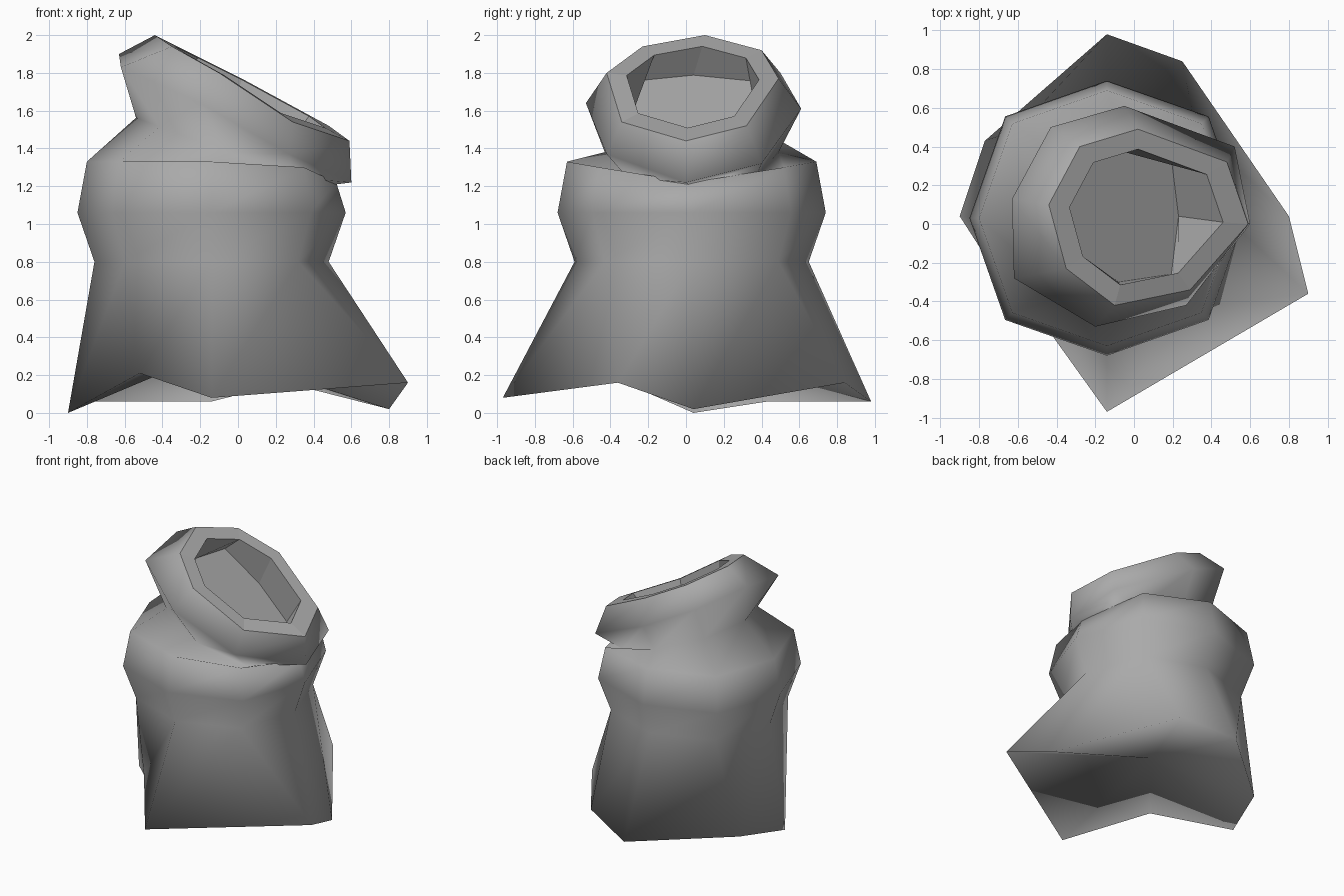
import bpy, bmesh, math
from mathutils import Vector

# Remove the default cube
default_cube = bpy.data.objects.get("Cube")
if default_cube:
    bpy.data.objects.remove(default_cube, do_unlink=True)

SIDES = 8


def make_material(name, color):
    material = bpy.data.materials.new(name)
    material.use_nodes = True
    material.diffuse_color = color
    material.node_tree.nodes["Principled BSDF"].inputs["Base Color"].default_value = color
    return material


def octagon(center, radius_x, radius_y, tilt=0.0, diagonal=0.74):
    """Eight points counter-clockwise from +x, rising toward -x by the tilt."""
    ring = []
    for i in range(SIDES):
        angle = math.tau * i / SIDES
        scale = 1.0 if i % 2 == 0 else diagonal / math.cos(math.pi / 4)
        dx = radius_x * math.cos(angle) * scale
        dy = radius_y * math.sin(angle) * scale
        ring.append(Vector(center) + Vector((dx, dy, -tilt * dx)))
    return ring


def scaled(ring, factor):
    """Shrink a ring toward its own middle."""
    middle = sum(ring, Vector()) / len(ring)
    return [middle.lerp(point, factor) for point in ring]


def loft(name, hub, smooth_rings, flat_rings, material):
    """Closed skin from a hub through all rings: soft cloth, then faceted bands."""
    bm = bmesh.new()
    rings = smooth_rings + flat_rings
    loops = [[bm.verts.new(point) for point in ring] for ring in rings]
    hub_vert = bm.verts.new(hub)
    for i in range(SIDES):
        j = (i + 1) % SIDES
        bm.faces.new((hub_vert, loops[0][j], loops[0][i])).smooth = True
        for level, (lower, upper) in enumerate(zip(loops, loops[1:])):
            face = bm.faces.new((lower[i], lower[j], upper[j], upper[i]))
            face.smooth = level < len(smooth_rings) - 1
    bm.faces.new(loops[-1])
    mesh = bpy.data.meshes.new(name)
    bm.to_mesh(mesh)
    bm.free()
    mesh.materials.append(material)
    obj = bpy.data.objects.new(name, mesh)
    bpy.context.collection.objects.link(obj)
    return obj


cloth = make_material("grey cloth", (0.4, 0.4, 0.4, 1.0))

# Ragged hem around a hollow underside
underside_peak = Vector((-0.14, 0.03, 0.32))
hem = [Vector(p) for p in (
    (0.8, 0.04, 0.02), (0.25, 0.84, 0.16), (-0.14, 0.98, 0.06), (-0.77, 0.43, 0.06),
    (-0.9, 0.04, 0), (-0.52, -0.44, 0.21), (-0.14, -0.97, 0.08), (0.9, -0.36, 0.16))]

# Waist, chest and shoulder of the cloak
waist = octagon((-0.14, 0.03, 0.8), 0.62, 0.62)
chest = octagon((-0.14, 0.03, 1.06), 0.71, 0.71)
shoulder = octagon((-0.14, 0.03, 1.33), 0.66, 0.66)
shoulder[0].z = 1.22
shoulder[1].z = shoulder[-1].z = 1.3

# Neck fold, higher at the nape
neck = octagon((-0.06, 0.03, 1.38), 0.48, 0.46, tilt=0.38)

# Flared hood and its tilted opening
flare = [Vector(p) for p in (
    (0.6, 0, 1.22), (0.52, 0.4, 1.32), (-0.05, 0.61, 1.61), (-0.43, 0.5, 1.8),
    (-0.63, 0.13, 1.9), (-0.62, -0.28, 1.83), (-0.2, -0.53, 1.64), (0.27, -0.42, 1.37))]
rim = [Vector(p) for p in (
    (0.59, 0, 1.44), (0.48, 0.32, 1.52), (0.02, 0.49, 1.77), (-0.28, 0.4, 1.92),
    (-0.44, 0.1, 2), (-0.35, -0.23, 1.94), (-0.1, -0.42, 1.8), (0.29, -0.34, 1.54))]
lip = scaled(rim, 0.77)

# Sunken back wall inside the hood, squarer than the opening
recess = octagon((-0.08, 0.04, 1.54), 0.31, 0.34, tilt=0.8, diagonal=0.88)

loft("hooded_cloak", underside_peak,
     [hem, waist, chest, shoulder, neck, flare, rim], [lip, recess], cloth)
